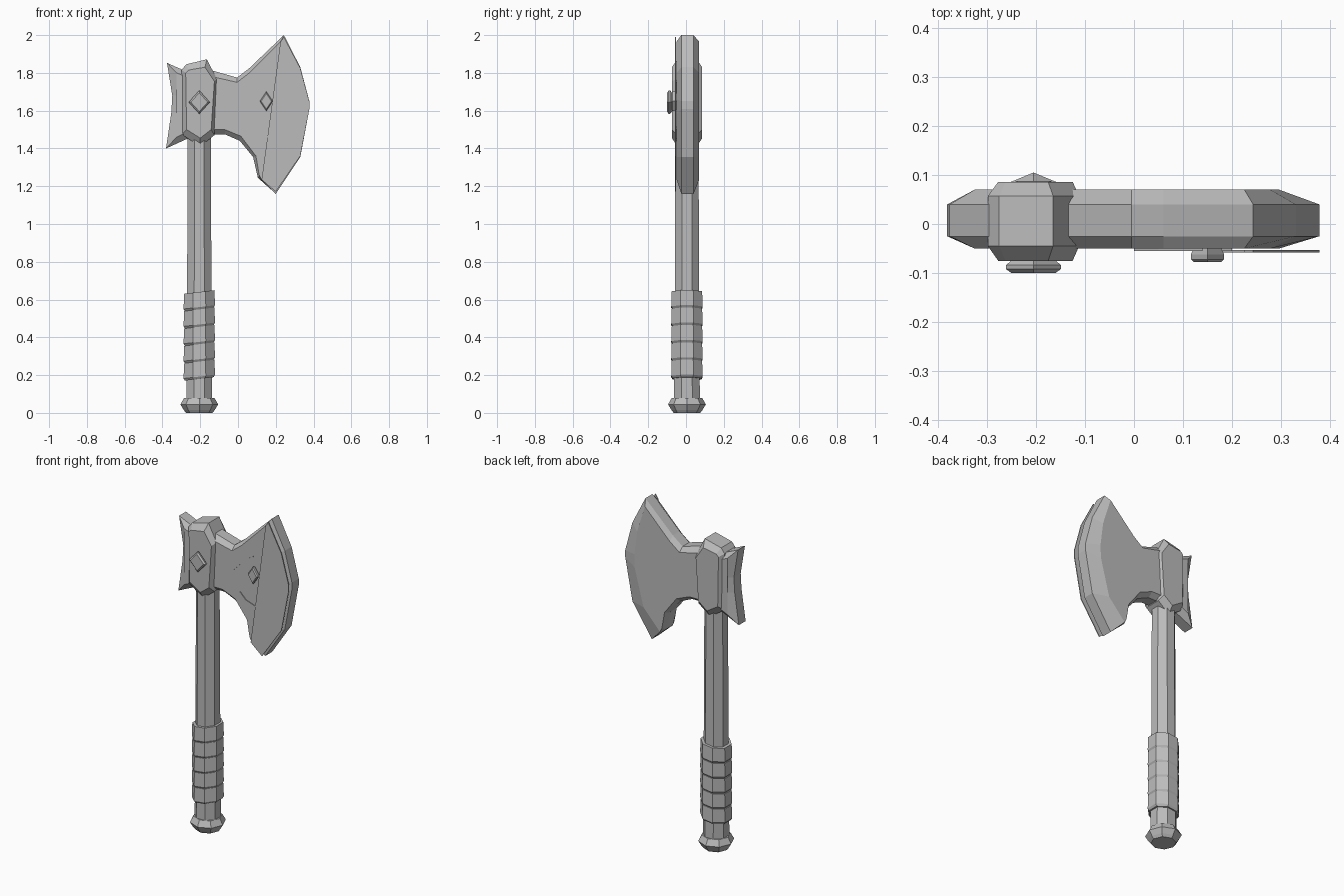
import bpy, bmesh, math

cube = bpy.data.objects.get("Cube")
if cube:
    bpy.data.objects.remove(cube, do_unlink=True)

metal = bpy.data.materials.new("plain grey")
metal.use_nodes = True
GREY = (0.5, 0.5, 0.5, 1)
metal.diffuse_color = GREY
metal.node_tree.nodes["Principled BSDF"].inputs["Base Color"].default_value = GREY

SHAFT_X, SHAFT_Y = -0.205, 0.005


def loft(name, loops):
    """Bridge equal-length loops of points and cap both ends."""
    bm = bmesh.new()
    rings = [[bm.verts.new(p) for p in loop] for loop in loops]
    for a, b in zip(rings, rings[1:]):
        for i in range(len(a)):
            j = (i + 1) % len(a)
            bm.faces.new((a[i], a[j], b[j], b[i]))
    caps = [bm.faces.new(rings[0]), bm.faces.new(rings[-1])]
    bmesh.ops.triangulate(bm, faces=caps)
    bmesh.ops.recalc_face_normals(bm, faces=bm.faces[:])
    mesh = bpy.data.meshes.new(name)
    bm.to_mesh(mesh)
    bm.free()
    mesh.materials.append(metal)
    obj = bpy.data.objects.new(name, mesh)
    bpy.context.collection.objects.link(obj)
    return obj


def turned(name, profile, turn=0.5, tilt=0):
    """Eight-sided column from (radius, height) pairs; tilt slants the rings."""
    loops = []
    for r, z in profile:
        angles = [math.tau * (i + turn) / 8 for i in range(8)]
        loops.append([(SHAFT_X + r * math.cos(a), SHAFT_Y + r * math.sin(a),
                       z + tilt * r * math.cos(a)) for a in angles])
    return loft(name, loops)


def slab(name, rim, face, depths):
    """Front-to-back slab whose flat faces are smaller than its rim."""
    outlines = (face, rim, rim, face)
    return loft(name, [[(x, y, z) for x, z in o] for o, y in zip(outlines, depths)])


def plate(name, outline, front, back):
    return loft(name, [[(x, y, z) for x, z in outline] for y in (front, back)])


def diamond(name, x, z, half_w, half_h, depths):
    def shape(s):
        return [(x - half_w * s, z), (x, z + half_h * s),
                (x + half_w * s, z), (x, z - half_h * s)]
    return slab(name, shape(1), shape(0.8), depths)


# Shaft and pommel
turned("shaft", [(0.074, 0.06), (0.07, 0.6), (0.066, 1.5)])
turned("pommel", [(0.07, 0), (0.082, 0.015), (0.1, 0.045), (0.08, 0.08)], turn=0)

# Grip wrapped in slanted bands
BANDS, GRIP_LOW, BAND_H = 5, 0.18, 0.092
for i in range(BANDS):
    z = GRIP_LOW + i * BAND_H
    turned(f"grip_band_{i + 1}", [(0.082, z), (0.09, z + 0.012), (0.087, z + BAND_H)], tilt=0.12)

# Socket around the top of the shaft
socket_rim = [(-0.298, 1.815), (-0.275, 1.845), (-0.165, 1.872), (-0.112, 1.77),
              (-0.125, 1.47), (-0.2, 1.41), (-0.298, 1.475)]
socket_face = [(-0.277, 1.8), (-0.262, 1.815), (-0.175, 1.83), (-0.125, 1.755),
               (-0.142, 1.5), (-0.2, 1.455), (-0.272, 1.5)]
slab("socket", socket_rim, socket_face, (-0.075, -0.045, 0.057, 0.086))

# Main blade
edge_rim = [(0.243, 2), (0.33, 1.83), (0.378, 1.65), (0.378, 1.61), (0.33, 1.355), (0.2, 1.16)]
edge_face = [(0.225, 1.965), (0.278, 1.8), (0.296, 1.66), (0.294, 1.58), (0.235, 1.355), (0.125, 1.235)]
top_rim = [(-0.18, 1.825), (-0.005, 1.775), (0.06, 1.825)]
top_face = [(-0.18, 1.79), (-0.005, 1.75), (0.06, 1.8)]
low_rim = [(0.105, 1.245), (0.08, 1.355), (0.01, 1.44), (-0.07, 1.475), (-0.18, 1.475)]
low_face = [(0.112, 1.26), (0.095, 1.36), (0.015, 1.465), (-0.07, 1.5), (-0.18, 1.5)]
BLADE_DEPTHS = (-0.05, -0.025, 0.04, 0.07)
slab("blade", top_rim + edge_rim + low_rim, top_face + edge_face + low_face, BLADE_DEPTHS)

# Thin crescent along the cutting edge
crescent_rim = [(x, 1.6 + (z - 1.6) * 0.975) for x, z in edge_rim]
plate("edge_plate", crescent_rim + edge_face[::-1], -0.058, -0.053)

# Fine raised lines on the blade front
def raised_line(name, path, width=0.008):
    plate(name, path + [(x, z - width) for x, z in path[::-1]], -0.055, -0.049)

raised_line("upper_line", [(0, 1.64), (0.05, 1.69), (0.14, 1.76)])
raised_line("lower_line", [(0.05, 1.52), (0.09, 1.48), (0.15, 1.46), (0.2, 1.51)])

# Flared back spur
spur_rim = [(-0.2, 1.8), (-0.29, 1.815), (-0.376, 1.853), (-0.348, 1.68),
            (-0.353, 1.59), (-0.381, 1.4), (-0.26, 1.455), (-0.2, 1.48)]
spur_face = [(-0.2, 1.77), (-0.29, 1.785), (-0.325, 1.8), (-0.312, 1.68),
             (-0.314, 1.59), (-0.325, 1.46), (-0.26, 1.49), (-0.2, 1.51)]
slab("back_spur", spur_rim, spur_face, BLADE_DEPTHS)

# Diamond studs
diamond("socket_stud", SHAFT_X, 1.645, 0.056, 0.062, (-0.1, -0.092, -0.084, -0.074))
diamond("blade_stud", 0.15, 1.65, 0.034, 0.052, (-0.078, -0.072, -0.062, -0.048))
